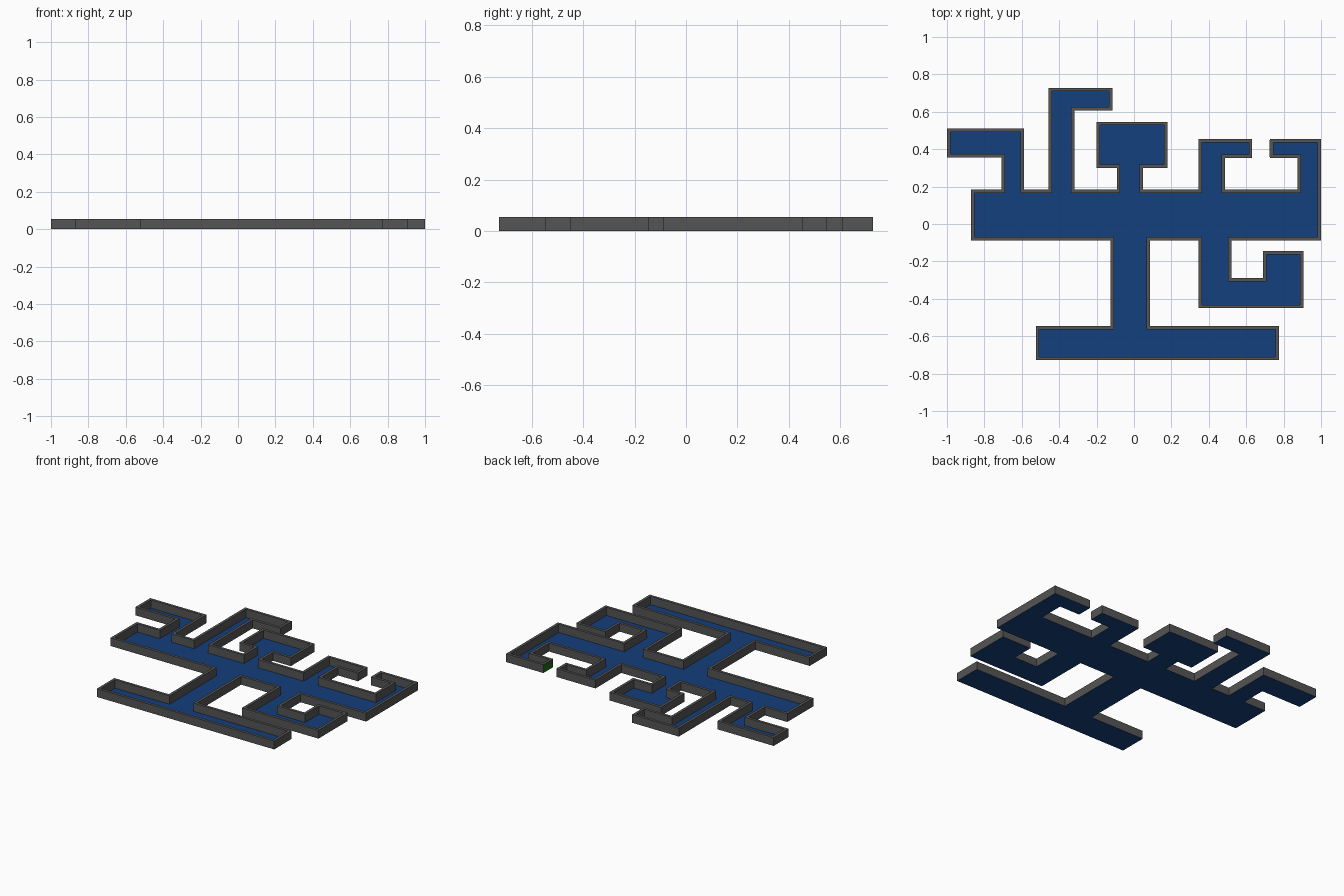
import bpy, bmesh
from mathutils import Vector

if "Cube" in bpy.data.objects:
    bpy.data.objects.remove(bpy.data.objects["Cube"])

WALL, HEIGHT = 0.018, 0.055

# Outline as alternating coordinates: x, y, next x, next y ... (counter-clockwise)
STEPS = [
    -.525, -.728, .775, -.545, .085, -.088, .345, -.45, .905, -.145,   # bottom bar, stem, lower hook
    .69, -.29, .52, -.088, 1, .455, .727, .353, .875, .185,            # lower hook, right hook
    .487, .353, .632, .455, .345, .185, .047, .299, .178, .546,        # inner hook, square room
    -.2, .299, -.092, .185, -.318, .607, -.115, .728, -.457, .185,     # square room, tall hook
    -.588, .51, -1, .355, -.708, .185, -.872, -.088, -.126, -.545,     # left hook, main hall
]
n = len(STEPS)
outer = []
for i in range(n):
    a, b = STEPS[i], STEPS[(i + 1) % n]
    outer.append(Vector((a, b) if i % 2 == 0 else (b, a)))


def inward(i):
    """Left-hand normal of the edge leaving corner i."""
    d = (outer[(i + 1) % n] - outer[i]).normalized()
    return Vector((-d.y, d.x))


inner = [outer[i] + WALL * (inward(i) + inward(i - 1)) for i in range(n)]


def finish(name, bm, colour=None):
    me = bpy.data.meshes.new(name)
    bm.to_mesh(me)
    bm.free()
    ob = bpy.data.objects.new(name, me)
    bpy.context.collection.objects.link(ob)
    if colour:
        mat = bpy.data.materials.new(name + "_colour")
        mat.diffuse_color = (*colour, 1)
        mat.use_nodes = True
        mat.node_tree.nodes["Principled BSDF"].inputs["Base Color"].default_value = mat.diffuse_color
        me.materials.append(mat)
    return ob


# Floor sheet, reaching under the walls
bm = bmesh.new()
floor = bm.faces.new([bm.verts.new((p.x, p.y, 0)) for p in reversed(outer)])
bmesh.ops.triangulate(bm, faces=[floor])
finish("floor", bm, (0.007, 0.05, 0.2))

# Perimeter walls: outer side, top rim and inner side
bm = bmesh.new()
rings = [[bm.verts.new((p.x, p.y, z)) for p in loop]
         for loop, z in ((outer, 0), (outer, HEIGHT), (inner, HEIGHT), (inner, 0))]
for low, high in zip(rings, rings[1:]):
    for i in range(n):
        j = (i + 1) % n
        bm.faces.new((low[i], low[j], high[j], high[i]))
finish("walls", bm, (0.09, 0.09, 0.09))

# Green door panel on the tip of the right hook
bm = bmesh.new()
bmesh.ops.create_cube(bm, size=1)
bmesh.ops.scale(bm, vec=(0.006, 0.09, HEIGHT - 0.003), verts=bm.verts)
bmesh.ops.translate(bm, vec=(0.728, 0.404, HEIGHT / 2), verts=bm.verts)
finish("door", bm, (0.01, 0.15, 0.01))
